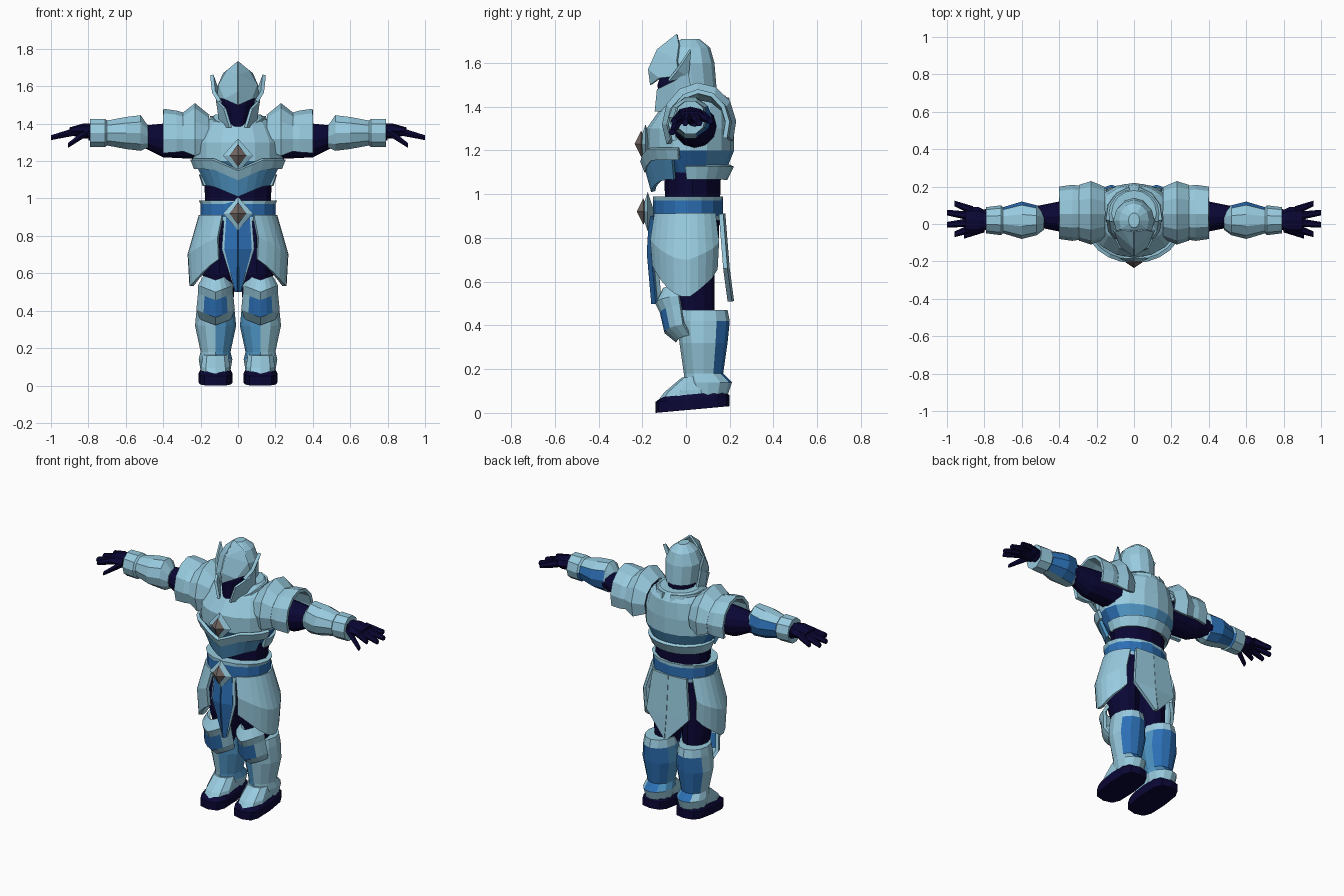
import bpy
import bmesh
from math import sin, cos, radians, copysign

if "Cube" in bpy.data.objects:
    bpy.data.objects.remove(bpy.data.objects["Cube"])


def material(name, *rgb):
    mat = bpy.data.materials.new(name)
    mat.use_nodes = True
    mat.diffuse_color = (*rgb, 1)
    shader = next(node for node in mat.node_tree.nodes if node.type == "BSDF_PRINCIPLED")
    shader.inputs["Base Color"].default_value = (*rgb, 1)
    return mat


LIGHT = material("pale blue steel", .31, .59, .73)
MID = material("mid blue steel", .08, .31, .57)
DEEP = material("deep blue steel", .025, .16, .46)
NAVY = material("navy suit", .003, .002, .035)
GEM = material("brown gem", .17, .14, .13)


def build(name, verts, faces, mats, mirror=False, thick=0, rule=None, edit=None):
    """Flat shaded mesh; edit moves each vertex, rule picks a material per face."""
    bm = bmesh.new()
    made = [bm.verts.new(vert) for vert in verts]
    for face in faces:
        bm.faces.new([made[index] for index in face])
    if edit:
        for vert in bm.verts:
            edit(vert.co)
    bmesh.ops.recalc_face_normals(bm, faces=bm.faces)
    mesh = bpy.data.meshes.new(name)
    for mat in mats:
        mesh.materials.append(mat)
    if rule:
        for face in bm.faces:
            face.material_index = mats.index(rule(face.calc_center_median(), face.normal))
    bm.to_mesh(mesh)
    bm.free()
    obj = bpy.data.objects.new(name, mesh)
    bpy.context.scene.collection.objects.link(obj)
    if thick:
        solid = obj.modifiers.new("thickness", "SOLIDIFY")
        solid.thickness = thick
        solid.offset = 0
    if mirror:
        obj.modifiers.new("mirror", "MIRROR")


def loft(name, centre, rings, *mats, sides=12, along_x=False, arc=None, square=1, **options):
    """Rings are (position, radius, radius, optional shift of the second centre).
    Angle 0 faces front; an arc makes an open shell instead of a solid."""
    start, end = arc or (0, 360)
    count = sides + 1 if arc else sides
    first, second = centre
    verts = []
    for position, wide, deep, *shift in rings:
        middle = second + sum(shift)
        for step in range(count):
            angle = radians(start + (end - start) * step / sides)
            c, s = (copysign(abs(unit) ** square, unit) for unit in (cos(angle), sin(angle)))
            if along_x:
                verts.append((position, first - wide * c, middle + deep * s))
            else:
                verts.append((first + wide * s, middle - deep * c, position))
    faces = []
    for low in range(0, len(verts) - count, count):
        for step in range(sides):
            following = (step + 1) % count
            faces.append((low + step, low + following, low + count + following, low + count + step))
    if not arc:
        faces.append(range(sides))
        faces.append(range(len(verts) - sides, len(verts)))
    build(name, verts, faces, mats, **options)


def finger(name, root, y, tip, splay, droop):
    """Tapered finger that bends sideways and down along its length."""
    def bend(co):
        co.y += (co.x - root) * splay
        co.z -= (co.x - root) * droop

    loft(name, (y, 1.36), [(root, .025, .025), (tip, .015, .015)], NAVY,
         sides=6, along_x=True, mirror=True, edit=bend)


def hanging_cloth(name, rows, bend, mat, widen=1, back=0):
    """Folded hanging plate; rows are (height, half width, depth)."""
    verts = []
    for z, width, y in rows:
        verts += [(0, y + back, z), (width * widen, y + bend + back, z)]
    faces = [(i, i + 1, i + 3, i + 2) for i in range(0, len(verts) - 2, 2)]
    build(name, verts, faces, [mat], mirror=True, thick=.02)


def diamond(name, y, z, wide, high, deep, mat):
    verts = [(0, y, z + high), (wide, y, z), (0, y, z - high), (-wide, y, z),
             (0, y - deep, z), (0, y + deep, z)]
    faces = [(i, (i + 1) % 4, tip) for i in range(4) for tip in (4, 5)]
    build(name, verts, faces, [mat])


# Navy suit under the armour
loft("torso_suit", (0, .03), [(.8, .17, .12), (1.1, .18, .13), (1.4, .15, .1)], NAVY)
loft("thighs", (.1, .02), [(.4, .07, .08, .03), (.6, .09, .11), (.9, .09, .12)], NAVY, mirror=True)
loft("neck", (0, .04), [(1.4, .08, .09), (1.5, .08, .09)], NAVY)
loft("face", (0, 0), [(1.36, .04, .04, -.08), (1.5, .08, .1, -.03), (1.6, .08, .1)], NAVY)
loft("arms", (.04, 1.31), [(.2, .1, .1), (.4, .08, .09), (.5, .06, .06, .02), (.8, .04, .04, .04)],
     NAVY, along_x=True, mirror=True)

# Hands with spread fingers
loft("palms", (.02, 1.36), [(.77, .04, .04), (.83, .07, .04), (.9, .07, .02)],
     NAVY, sides=8, along_x=True, mirror=True)
for i, name in enumerate(("little", "ring", "middle", "index")):
    finger(name + "_fingers", .86, .07 - .03 * i, 1.02 - .02 * abs(2 * i - 3), .4 - .25 * i, .25)
finger("thumbs", .8, -.02, .91, -.4, .7)


# Chest armour, with front edges that dip to a point
def cuirass_colour(centre, normal):
    if centre.z < 1.25 and abs(normal.x) > .6 and centre.y < .1:
        return DEEP
    return MID if centre.z < 1.2 else LIGHT


def dip(co):
    co.z -= max(0, .13 - abs(co.x)) * .45


loft("cuirass", (0, .03), [(1.1, .18, .15), (1.2, .24, .2, -.01), (1.3, .24, .2, -.01),
                           (1.4, .19, .16, .02), (1.45, .12, .12, .03)],
     LIGHT, MID, DEEP, sides=16, rule=cuirass_colour)
loft("belly_plate", (0, 0), [(1.07, .17, .15), (1.18, .23, .18)], MID,
     sides=10, arc=(-70, 70), thick=.02, edit=dip)
loft("chest_chevron", (0, 0), [(1.16, .23, .18), (1.21, .25, .2)], LIGHT,
     sides=10, arc=(-80, 80), thick=.02, edit=dip)
loft("back_rim", (0, .04), [(1.07, .18, .14), (1.13, .2, .17)], LIGHT, arc=(75, 285), thick=.02)


def collar_slope(co):
    co.z += min(0, co.y) * .5


loft("collar", (0, .04), [(1.39, .15, .16), (1.44, .14, .15)], LIGHT,
     arc=(-170, 170), thick=.02, edit=collar_slope)


# Two broad pauldrons arching over each arm
def pauldron_colour(centre, normal):
    return MID if centre.z < 1.27 and centre.x > .24 else LIGHT


for name, rings in (("inner", [(.16, .13, .12), (.23, .16, .18), (.29, .14, .13)]),
                    ("outer", [(.26, .13, .12), (.33, .14, .14), (.4, .13, .15)])):
    loft(name + "_pauldrons", (.06, 1.32), rings, LIGHT, MID, sides=8, along_x=True,
         arc=(-30, 205), thick=.02, mirror=True, rule=pauldron_colour)


# Forearm gauntlets with a flared elbow and cuff
def gauntlet_colour(centre, normal):
    inset = .55 < centre.x < .71 and (normal.y > .7 or normal.y > .4 and normal.z < 0)
    return DEEP if inset else LIGHT


loft("gauntlets", (.02, 1.35), [(.48, .05, .06, -.02), (.52, .08, .1), (.6, .1, .09), (.7, .07, .07),
                                (.71, .08, .08), (.79, .07, .08)],
     LIGHT, DEEP, sides=10, along_x=True, mirror=True, rule=gauntlet_colour)

# Belt with rim
loft("belt", (0, .01), [(.9, .2, .16), (.98, .2, .16)], DEEP, sides=16)
for z in (.89, .98):
    loft("belt_rim", (0, .01), [(z - .01, .2, .16), (z + .01, .21, .16)], LIGHT, sides=16)


# Hip plates, longest at the side
def hip_point(co):
    co.z = .91 - (.91 - co.z) * (1 - max(18 * co.y ** 2, (co.y - .02) * 2.4))


loft("hip_plates", (0, .01), [(.53, .25, .17), (.7, .26, .18), (.91, .2, .16)], LIGHT,
     sides=10, arc=(24, 138), thick=.02, mirror=True, edit=hip_point)

# Hanging plates at the back and front
hanging_cloth("back_plate", [(.91, .12, .17), (.66, .15, .19), (.51, .01, .21)], -.01, LIGHT)
tabard_rows = [(.9, .06, -.16), (.73, .07, -.17), (.5, .01, -.15)]
hanging_cloth("tabard", tabard_rows, .02, DEEP)
hanging_cloth("tabard_trim", tabard_rows, .02, LIGHT, widen=1.2, back=.01)

# Gems in diamond settings
for name, y, z in (("chest", -.185, 1.23), ("belt", -.175, .92)):
    diamond(name + "_gem_setting", y, z, .08, .09, .03, LIGHT)
    diamond(name + "_gem", y - .02, z, .045, .06, .03, GEM)


# Greaves, inner and rear faces darker
def greave_colour(centre, normal):
    if centre.z < .15 or centre.z > .42:
        return LIGHT
    if normal.y > .6:
        return DEEP
    return MID if normal.x < .2 else LIGHT


loft("greaves", (.12, .08), [(.08, .08, .09, .02), (.14, .09, .11, .02), (.18, .08, .09),
                             (.32, .11, .11), (.42, .1, .12), (.47, .09, .11)],
     LIGHT, MID, DEEP, mirror=True, rule=greave_colour)


# Knee guards with V shaped bands
def knee_rise(x):
    return abs(x - .12) * .4


def knee_fold(co):
    co.z += knee_rise(co.x)


def knee_colour(centre, normal):
    band = .38 < centre.z - knee_rise(centre.x) < .45 and abs(normal.x) < .75
    return DEEP if band else LIGHT


loft("knee_guards", (.12, .02), [(.33, .08, .09, .03), (.37, .1, .12, .01), (.46, .09, .13),
                                 (.5, .09, .15), (.56, .06, .12)],
     LIGHT, DEEP, sides=8, arc=(-70, 70), thick=.02, mirror=True, edit=knee_fold, rule=knee_colour)


# Boots and foot armour, raised towards the heel
def heel_lift(co):
    co.z += (co.y + .14) * .09


loft("boots", (.12, .03), [(0, .09, .17), (.05, .09, .17), (.07, .08, .14)], NAVY,
     square=.6, mirror=True, edit=heel_lift)
loft("foot_plates", (.12, .03), [(.04, .08, .15, -.02), (.09, .08, .12, -.01), (.15, .07, .08, .03)], LIGHT,
     sides=10, square=.8, mirror=True, edit=heel_lift)


# Helmet: skull with a dark opening, ridged visor, cheek guards and fins
def skull_colour(centre, normal):
    return NAVY if centre.z < 1.57 and normal.y < -.6 else LIGHT


loft("helmet_skull", (0, .02), [(1.48, .1, .11, .01), (1.6, .11, .11), (1.67, .08, .09), (1.71, .03, .04)],
     LIGHT, NAVY, rule=skull_colour)
build("visor", [(0, -.04, 1.73), (0, -.13, 1.66), (0, -.17, 1.57), (0, -.16, 1.5),
                (.06, -.03, 1.68), (.1, -.04, 1.61), (.11, -.03, 1.54), (.07, -.12, 1.53)],
      [(0, 4, 1), (1, 4, 5), (1, 5, 7, 2), (5, 6, 7), (2, 7, 3)], [LIGHT], mirror=True, thick=.01)
build("cheek_guards", [(.11, .01, 1.56), (.11, -.05, 1.52), (.07, -.13, 1.48), (.04, -.14, 1.38),
                       (.09, -.05, 1.38), (.1, .03, 1.45)],
      [(0, 1, 4, 5), (1, 2, 3, 4)], [LIGHT], mirror=True, thick=.015)
build("helmet_fins", [(.1, -.08, 1.52), (.13, -.04, 1.57), (.14, .02, 1.66), (.1, .01, 1.54)],
      [(0, 1, 3), (1, 2, 3)], [LIGHT], mirror=True, thick=.02)
